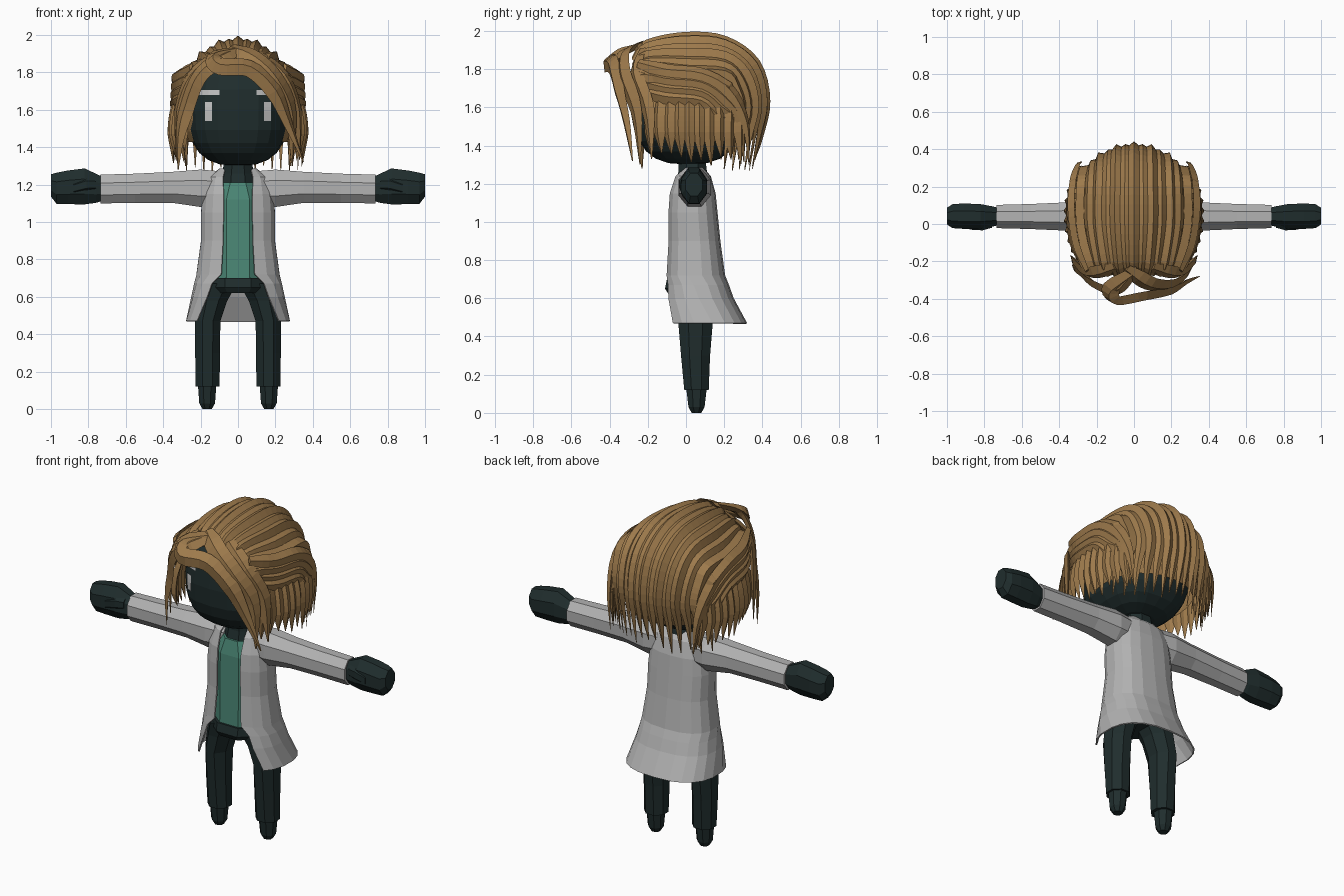
import bpy, bmesh, math, random
from mathutils import Vector
from mathutils.bvhtree import BVHTree

if "Cube" in bpy.data.objects:
    bpy.data.objects.remove(bpy.data.objects["Cube"])

random.seed(4)


def material(name, r, g, b):
    m = bpy.data.materials.new(name)
    m.diffuse_color = (r, g, b, 1)
    m.use_nodes = True
    m.node_tree.nodes["Principled BSDF"].inputs["Base Color"].default_value = m.diffuse_color
    return m


HAIR = material("golden_brown", 0.34, 0.195, 0.072)
DARK = material("dark_teal", 0.014, 0.026, 0.026)
COAT = material("light_grey", 0.45, 0.45, 0.45)
SHIRT = material("green", 0.072, 0.25, 0.185)
PALE = material("pale_grey", 0.56, 0.56, 0.56)


def finish(name, bm, mat, mirror=False, smooth=False, normals=True):
    if normals:
        bmesh.ops.recalc_face_normals(bm, faces=bm.faces)
    me = bpy.data.meshes.new(name)
    bm.to_mesh(me)
    bm.free()
    me.materials.append(mat)
    ob = bpy.data.objects.new(name, me)
    bpy.context.collection.objects.link(ob)
    if mirror:
        ob.modifiers.new("mirror", "MIRROR").use_axis[0] = True
    for p in me.polygons:
        p.use_smooth = smooth
    return ob


def bridge(bm, rings, closed=True):
    for a, b in zip(rings, rings[1:]):
        n = len(a)
        for i in range(n if closed else n - 1):
            j = (i + 1) % n
            bm.faces.new((a[i], a[j], b[j], b[i]))


def loft(name, rings, mat, axis="z", n=8, mirror=False):
    """Rings are (position, centre u, centre v, radius u, radius v)."""
    bm = bmesh.new()
    k = 1 / math.cos(math.pi / n)
    loops = []
    for pos, cu, cv, ru, rv in rings:
        loop = []
        for i in range(n):
            a = 2 * math.pi * (i + 0.5) / n
            u, v = cu + ru * k * math.cos(a), cv + rv * k * math.sin(a)
            loop.append(bm.verts.new((u, v, pos) if axis == "z" else (pos, u, v)))
        loops.append(loop)
    bridge(bm, loops)
    bm.faces.new(loops[0])
    bm.faces.new(loops[-1])
    return finish(name, bm, mat, mirror)


def spow(v, e):
    return math.copysign(abs(v) ** e, v)


# Legs, shoes, hips, shirt and neck
loft("shoe", [(0, .165, .055, .025, .025), (.03, .165, .055, .042, .042),
              (.14, .165, .055, .05, .055)], DARK, mirror=True)
loft("leg", [(.12, .162, .055, .064, .064), (.3, .163, .05, .066, .076),
             (.47, .162, .05, .068, .09), (.58, .135, .045, .078, .095),
             (.67, .10, .04, .095, .11)], DARK, mirror=True)
loft("hips", [(.62, 0, .04, .14, .13), (.65, 0, .04, .17, .15),
              (.70, 0, .04, .17, .14)], DARK)
loft("shirt", [(.68, 0, .03, .15, .118), (.9, 0, .03, .15, .115),
               (1.12, 0, .03, .15, .112), (1.21, 0, .035, .10, .10)], SHIRT)
loft("neck", [(1.20, 0, .035, .095, .09), (1.26, 0, .035, .085, .075),
              (1.34, 0, .03, .07, .07)], DARK)

# Open coat: (height, half width, front y, back y, half opening)
bm = bmesh.new()
loops = []
for z, w, yf, yb, gap in [
        (.47, .28, -.13, .32, .22), (.6, .25, -.122, .25, .165),
        (.67, .235, -.115, .225, .14), (.72, .225, -.108, .205, .09),
        (.9, .20, -.097, .18, .08), (1.05, .20, -.097, .165, .078),
        (1.15, .19, -.09, .155, .078), (1.24, .16, -.062, .13, .08),
        (1.285, .10, -.01, .09, .07)]:
    a0 = math.asin((gap / w) ** 1.25)
    yc, d = (yf + yb) / 2, (yb - yf) / 2
    loop = []
    for i in range(17):
        a = a0 + (2 * math.pi - 2 * a0) * i / 16
        loop.append(bm.verts.new((w * spow(math.sin(a), .8), yc - d * spow(math.cos(a), .8), z)))
    loops.append(loop)
bridge(bm, loops, closed=False)
coat = finish("coat", bm, COAT)
solid = coat.modifiers.new("cloth", "SOLIDIFY")
solid.thickness = 0.008

# Sleeves and fists
loft("sleeve", [(.08, .045, 1.18, .07, .09), (.2, .045, 1.18, .085, .10),
                (.35, .04, 1.185, .076, .083), (.55, .04, 1.18, .067, .078),
                (.735, .04, 1.176, .062, .077)], COAT, axis="x", mirror=True)
loft("hand", [(.70, .04, 1.175, .04, .055), (.76, .04, 1.18, .055, .078),
              (.82, .04, 1.19, .066, .096), (.91, .042, 1.185, .068, .09),
              (.97, .042, 1.18, .064, .083), (1.0, .042, 1.195, .045, .06)],
     DARK, axis="x", mirror=True)
loft("thumb", [(.76, .0, 1.20, .02, .03), (.81, -.012, 1.20, .022, .035),
               (.88, -.012, 1.18, .018, .03)], DARK, axis="x", n=6, mirror=True)

# Head: a rounded box made from a sphere
bm = bmesh.new()
bmesh.ops.create_uvsphere(bm, u_segments=20, v_segments=12, radius=1)
for v in bm.verts:
    x, y, z = (spow(c, .76) for c in v.co)
    v.co = (x * .27, .01 + y * .285, 1.60 + z * .30)
head_tree = BVHTree.FromBMesh(bm)
finish("head", bm, DARK)


# Eyes and eyebrows: thin plates laid on the face
def face_mark(name, x0, x1, z0, z1):
    bm = bmesh.new()
    rows = []
    for i in range(5):
        row = []
        for j in range(5):
            x, z = x0 + (x1 - x0) * j / 4, z0 + (z1 - z0) * i / 4
            hit = head_tree.ray_cast(Vector((x, -1, z)), Vector((0, 1, 0)))[0]
            row.append(bm.verts.new((x, hit.y - .007, z)))
        rows.append(row)
    bridge(bm, rows, closed=False)
    finish(name, bm, PALE, mirror=True, normals=False)


face_mark("eye", .138, .176, 1.54, 1.64)
face_mark("eyebrow", .10, .215, 1.68, 1.705)


# Hair locks: tapered strips with a raised ridge, swept along smooth paths
def spline(pts, steps=4):
    p = [Vector(q) for q in pts]
    p = [2 * p[0] - p[1]] + p + [2 * p[-1] - p[-2]]
    out = []
    for a, b, c, d in zip(p, p[1:], p[2:], p[3:]):
        for i in range(steps):
            t = i / steps
            out.append(.5 * (2 * b + (c - a) * t + (2 * a - 5 * b + 4 * c - d) * t * t
                             + (3 * b - a - 3 * c + d) * t ** 3))
    return out + [p[-2]]


def lock(bm, pts, w, thick=.022):
    path = spline(pts)
    n = len(path) - 1
    loops = []
    for i, p in enumerate(path):
        t = i / n
        tan = (path[min(i + 1, n)] - path[max(i - 1, 0)]).normalized()
        out = p - Vector((0, .06, min(p.z, 1.62)))
        out = (out - tan * out.dot(tan)).normalized()
        side = tan.cross(out)
        s = min(1, .6 + 3 * t) * max(.04, min(1, (1 - t) * 3)) ** .8
        loops.append([bm.verts.new(q) for q in (
            p - side * w * s, p + out * thick * s, p + side * w * s, p - out * thick * .5 * s)])
    bridge(bm, loops)
    bm.faces.new(loops[0])
    bm.faces.new(loops[-1])


# Cap under the locks
bm = bmesh.new()
bmesh.ops.create_uvsphere(bm, u_segments=24, v_segments=16, radius=1)
for v in bm.verts:
    x, y, z = (spow(c, .9) for c in v.co)
    v.co = (x * .315, .07 + y * .325, 1.62 + z * .325)
hidden = [f for f in bm.faces if f.calc_center_median().z < 1.42
          or (f.calc_center_median().y < -.14 and f.calc_center_median().z < 1.8)]
bmesh.ops.delete(bm, geom=hidden, context="FACES")
finish("hair_cap", bm, HAIR)

# Crown locks running from the hairline over the top and down the back
bm = bmesh.new()
for i in range(15):
    u = (i - 7) / 7
    q = u * u
    tip = random.uniform(-.04, .04)
    lock(bm, [(u * .24, -.27, 1.85 - .10 * q), (u * .28, -.20, 1.925 - .16 * q),
              (u * .33, .0, 1.965 - .24 * q), (u * .33, .20, 1.945 - .23 * q),
              (u * .32, .36 - .14 * q, 1.83 - .17 * q), (u * .31, .415 - .17 * q, 1.63 - .06 * q),
              (u * .32, .39 - .17 * q, 1.45), (u * .32, .36 - .16 * q, 1.30 + tip)],
         .037, .018 + .012 * (i % 2))
finish("crown_hair", bm, HAIR)

# Side layers: swept-back locks over short hanging locks
bm = bmesh.new()
for s in (-1, 1):
    for i in range(4):
        d = i * .045
        lock(bm, [(s * .25, -.25, 1.83 - d), (s * (.31 + d * .1), -.10, 1.79 - d),
                  (s * (.335 + d * .05), .08, 1.77 - d), (s * .325, .22 - d * .4, 1.69 - d),
                  (s * .30, .31 - d * .5, 1.52), (s * .28, .33 - d * .6, 1.30 + d * .3)], .04)
    for i in range(10):
        y = -.19 + i * .052
        r = math.sqrt(1 - ((y - .05) / .42) ** 2)
        tip = 1.36 - .06 * (i / 9) + random.uniform(-.03, .03)
        lock(bm, [(s * .31 * r, y * .9, 1.70), (s * .345 * r, y, 1.58),
                  (s * .355 * r, y, 1.47), (s * .345 * r, y + .01, tip)], .036)
finish("side_hair", bm, HAIR)

# Fringe parted on one side
bm = bmesh.new()
lock(bm, [(.02, -.24, 1.92), (-.12, -.34, 1.88), (-.09, -.405, 1.83), (.06, -.38, 1.82),
          (.19, -.35, 1.70), (.27, -.31, 1.52), (.35, -.28, 1.32)], .05, .03)
lock(bm, [(-.04, -.24, 1.93), (.09, -.32, 1.87), (.2, -.32, 1.76),
          (.28, -.26, 1.58), (.29, -.24, 1.30)], .055)
lock(bm, [(.0, -.25, 1.92), (-.11, -.35, 1.86), (-.21, -.32, 1.77), (-.275, -.26, 1.6),
          (-.31, -.24, 1.45), (-.32, -.23, 1.28)], .05)
for s in (-1, 1):
    lock(bm, [(s * .1, -.23, 1.90), (s * .24, -.26, 1.78),
              (s * .31, -.20, 1.6), (s * .33, -.18, 1.33)], .045)
finish("fringe", bm, HAIR)
